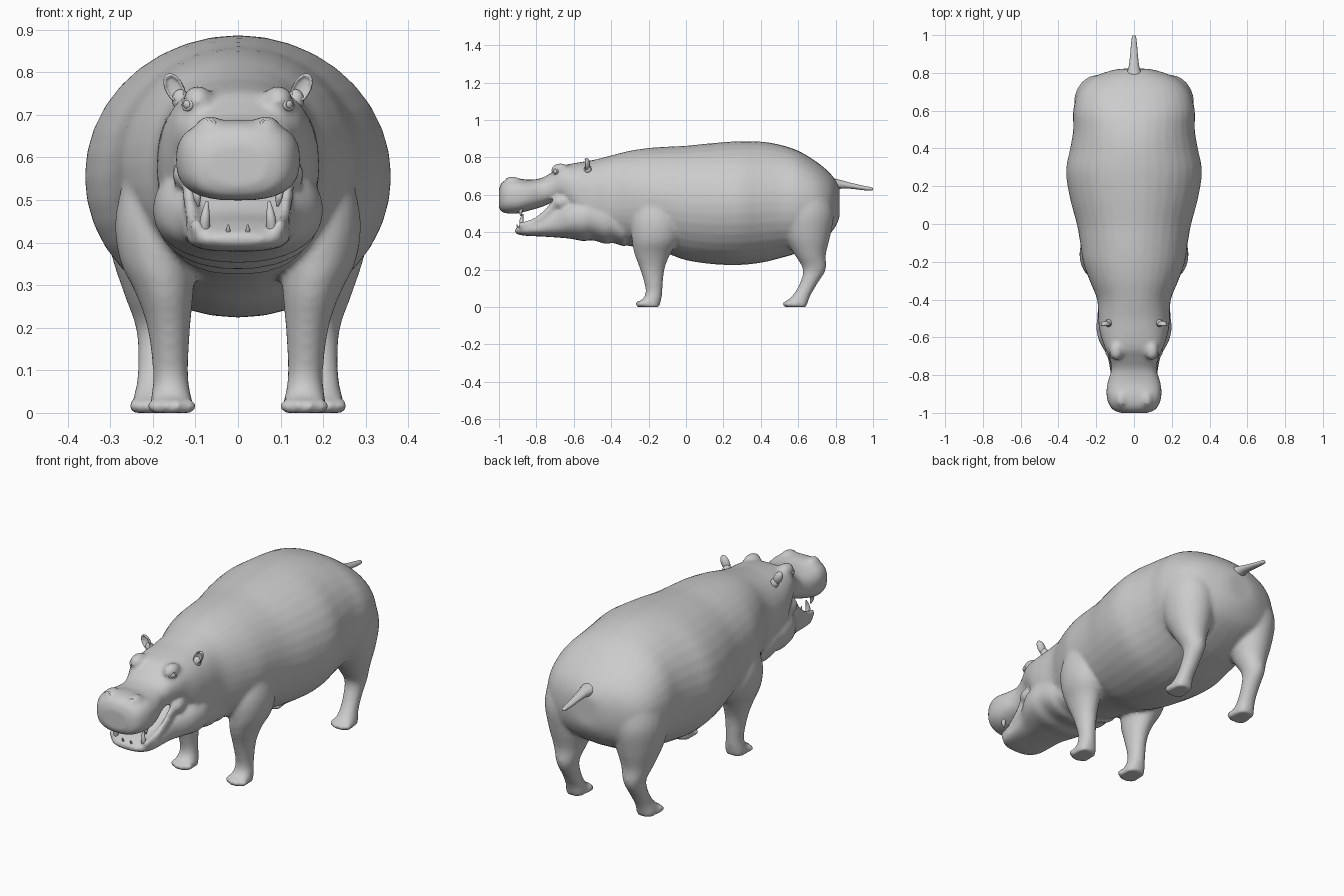
import bpy, bmesh, math
from mathutils import Vector, Matrix

cube = bpy.data.objects.get("Cube")
if cube:
    bpy.data.objects.remove(cube, do_unlink=True)

hide = bpy.data.materials.new("hide_grey")
hide.use_nodes = True
GREY = (0.6, 0.6, 0.6, 1)
hide.diffuse_color = GREY
hide.node_tree.nodes["Principled BSDF"].inputs["Base Color"].default_value = GREY


def finish(name, bm):
    """Turn a bmesh into a smooth grey object."""
    bmesh.ops.recalc_face_normals(bm, faces=bm.faces)
    mesh = bpy.data.meshes.new(name)
    bm.to_mesh(mesh)
    bm.free()
    mesh.materials.append(hide)
    mesh.polygons.foreach_set("use_smooth", [True] * len(mesh.polygons))
    obj = bpy.data.objects.new(name, mesh)
    bpy.context.collection.objects.link(obj)
    return obj


def refine(stations, steps=4):
    """Catmull-Rom interpolation of section values."""
    out = []
    last = len(stations) - 1
    for i in range(last):
        a, b, c, d = (stations[max(0, min(last, i + k))] for k in (-1, 0, 1, 2))
        for s in range(steps):
            t = s / steps
            out.append([q + t * (r - p) / 2 + t * t * (p - 2.5 * q + 2 * r - w / 2)
                        + t ** 3 * (1.5 * (q - r) + (w - p) / 2)
                        for p, q, r, w in zip(a, b, c, d)])
    return out + [list(stations[last])]


def loft(bm, sections, place, sides=36):
    """Skin superellipse rings; place maps (section, u, v) to a point."""
    rings = []
    for sec in sections:
        power = 2 / sec[-1]
        ring = []
        for k in range(sides):
            a = math.tau * k / sides
            u, v = math.cos(a), math.sin(a)
            u = math.copysign(abs(u) ** power, u)
            v = math.copysign(abs(v) ** power, v)
            ring.append(bm.verts.new(place(sec, u, v)))
        rings.append(ring)
    for r, s in zip(rings, rings[1:]):
        for k in range(sides):
            n = (k + 1) % sides
            bm.faces.new((r[k], r[n], s[n], s[k]))
    bm.faces.new(rings[0])
    bm.faces.new(rings[-1])


def along_y(sec, u, v):
    y, top, bottom, half, _ = sec
    return (u * half, y, (top + bottom) / 2 + v * (top - bottom) / 2)


def along_z(side):
    def place(sec, u, v):
        z, front, back, inner, outer, _ = sec
        return (side * ((inner + outer) / 2 + u * (outer - inner) / 2),
                (front + back) / 2 + v * (back - front) / 2, z)
    return place


def ball(bm, centre, radii):
    bmesh.ops.create_uvsphere(
        bm, u_segments=20, v_segments=12, radius=1,
        matrix=Matrix.Translation(centre) @ Matrix.Diagonal((*radii, 1)))


def horn(bm, path, radii, sides=12):
    """Round tapering spike through a few points."""
    rings = refine([(*p, r, 2) for p, r in zip(path, radii)])
    loft(bm, rings, lambda s, u, v: (s[0] + u * s[3], s[1] + v * s[3], s[2]), sides)


def ring(name, centre, facing, major, minor, squash):
    """Small lip around an opening."""
    bm = bmesh.new()
    turn = Vector(facing).to_track_quat("Z", "Y").to_matrix().to_4x4()
    frame = Matrix.Translation(centre) @ turn @ Matrix.Diagonal((1, squash, 1, 1))
    rows = []
    for i in range(20):
        a = math.tau * i / 20
        row = []
        for j in range(8):
            b = math.tau * j / 8
            d = major + minor * math.cos(b)
            row.append(bm.verts.new(frame @ Vector(
                (d * math.cos(a), d * math.sin(a), minor * math.sin(b)))))
        rows.append(row)
    for i in range(20):
        r, s = rows[i], rows[(i + 1) % 20]
        for j in range(8):
            n = (j + 1) % 8
            bm.faces.new((r[j], s[j], s[n], r[n]))
    return finish(name, bm)


# Sections: y, top, bottom, half width, squareness
upper_head = [
    (-1.0, .63, .53, .07, 2.4), (-.985, .665, .507, .11, 2.6), (-.95, .685, .5, .135, 2.7),
    (-.9, .688, .5, .146, 2.7), (-.84, .68, .515, .14, 2.6), (-.77, .69, .535, .12, 2.5),
    (-.71, .725, .56, .13, 2.5), (-.66, .755, .56, .152, 2.5), (-.58, .772, .45, .18, 2.4),
    (-.5, .785, .38, .19, 2.3)]
trunk = [
    (-.4, .81, .35, .195, 2.2), (-.3, .835, .325, .235, 2.1), (-.2, .85, .31, .27, 2),
    (-.1, .857, .285, .285, 2), (0, .862, .25, .303, 2), (.14, .876, .229, .34, 2),
    (.28, .886, .224, .36, 2), (.4, .884, .236, .338, 2), (.5, .868, .26, .322, 2.1),
    (.6, .835, .29, .322, 2.2), (.7, .775, .34, .295, 2.2), (.77, .715, .39, .23, 2.2),
    (.81, .66, .45, .13, 2.2), (.822, .63, .49, .07, 2)]
lower_jaw = [
    (-.915, .418, .397, .05, 2.2), (-.895, .43, .386, .09, 2.5), (-.85, .45, .38, .118, 2.7),
    (-.78, .475, .377, .126, 2.7), (-.7, .535, .372, .142, 2.6), (-.62, .58, .365, .185, 2.3),
    (-.55, .6, .352, .2, 2.2), (-.5, .6, .357, .195, 2.2), (-.43, .58, .337, .19, 2.2),
    (-.39, .56, .342, .18, 2.2), (-.33, .54, .322, .17, 2.2)]
# Sections: z, front, back, inner x, outer x, squareness
front_leg = [
    (0, -.262, -.14, .105, .207, 2.6), (.02, -.262, -.138, .105, .207, 2.6),
    (.05, -.225, -.13, .112, .202, 2.2), (.1, -.217, -.125, .117, .2, 2),
    (.2, -.245, -.115, .112, .213, 2), (.28, -.275, -.085, .105, .24, 2),
    (.36, -.29, -.04, .1, .278, 2), (.46, -.29, -.03, .1, .288, 2), (.58, -.25, -.08, .12, .26, 2)]
hind_leg = [
    (0, .525, .645, .15, .25, 2.6), (.02, .525, .65, .15, .25, 2.6),
    (.06, .568, .665, .155, .24, 2.2), (.12, .605, .7, .15, .235, 2),
    (.2, .625, .748, .14, .24, 2), (.28, .58, .748, .115, .268, 2),
    (.38, .52, .772, .08, .3, 2), (.5, .49, .79, .06, .318, 2), (.62, .5, .76, .08, .3, 2)]

# Body: overlapping masses fused into one smooth skin
skin = bmesh.new()
loft(skin, refine(upper_head + trunk), along_y)
loft(skin, refine(lower_jaw), along_y)
for side in (-1, 1):
    for leg, centre, toe_y in ((front_leg, .156, -.255), (hind_leg, .2, .53)):
        loft(skin, refine(leg), along_z(side), 24)
        # toes
        for k in range(4):
            off = (k - 1.5) * .028
            ball(skin, (side * centre + off, toe_y + abs(off) * .5, .016), (.016, .024, .017))
    # brow, nostril mound and lip corner
    ball(skin, (side * .094, -.672, .732), (.036, .05, .037))
    ball(skin, (side * .066, -.928, .668), (.034, .045, .03))
    ball(skin, (side * .125, -.665, .56), (.03, .05, .035))
    # raised lip along the lower jaw
    for k in range(9):
        t = k / 8
        ball(skin, (side * (.098 + .022 * t), -.87 + .18 * t, .437 + .115 * t * t + .01 * t),
             (.016, .03, .022))
body = finish("body", skin)
remesh = body.modifiers.new("fuse", "REMESH")
remesh.mode = "VOXEL"
remesh.voxel_size = .01
remesh.use_smooth_shade = True
relax = body.modifiers.new("relax", "SMOOTH")
relax.factor = .5
relax.iterations = 8

# Tail
tail_sections = refine([
    (.78, .69, .62, .045, 2), (.83, .678, .632, .029, 2), (.88, .664, .632, .022, 2),
    (.95, .648, .624, .016, 2), (.99, .64, .622, .011, 2), (1.0, .635, .626, .005, 2)])
bm = bmesh.new()
loft(bm, tail_sections, along_y, 16)
finish("tail", bm)

for side, label in ((-1, "right"), (1, "left")):
    # Ear: ellipsoid with its front pushed in to a cup
    bm = bmesh.new()
    bmesh.ops.create_uvsphere(bm, u_segments=24, v_segments=16, radius=1)
    for v in bm.verts:
        if v.co.y < 0:
            v.co.y *= -.6 if Vector((v.co.x, v.co.z)).length < .8 else .5
    bm.transform(Matrix.Translation((side * .149, -.535, .762))
                 @ Matrix.Rotation(side * math.radians(28), 4, "Y")
                 @ Matrix.Diagonal((.022, .022, .038, 1)))
    finish(label + "_ear", bm)
    bm = bmesh.new()
    ball(bm, (side * .135, -.525, .735), (.02, .02, .025))
    finish(label + "_ear_base", bm)

    # Eye and eyelid
    bm = bmesh.new()
    ball(bm, (side * .114, -.694, .724), (.015, .015, .013))
    finish(label + "_eye", bm)
    ring(label + "_eyelid", (side * .118, -.698, .724), (side, -.8, .1), .015, .005, .8)

    # Nostril rim
    ring(label + "_nostril", (side * .068, -.958, .678), (side * .2, -.8, .6), .013, .005, .8)

    # Teeth
    bm = bmesh.new()
    horn(bm, [(side * .08, -.872, .42), (side * .077, -.88, .46), (side * .073, -.872, .498)],
         [.013, .011, .003])
    finish(label + "_lower_tusk", bm)
    bm = bmesh.new()
    horn(bm, [(side * .096, -.88, .525), (side * .096, -.885, .505), (side * .093, -.88, .485)],
         [.011, .009, .003])
    finish(label + "_upper_tusk", bm)
    bm = bmesh.new()
    horn(bm, [(side * .023, -.89, .415), (side * .023, -.9, .43), (side * .023, -.905, .442)],
         [.007, .005, .002])
    finish(label + "_incisor", bm)
